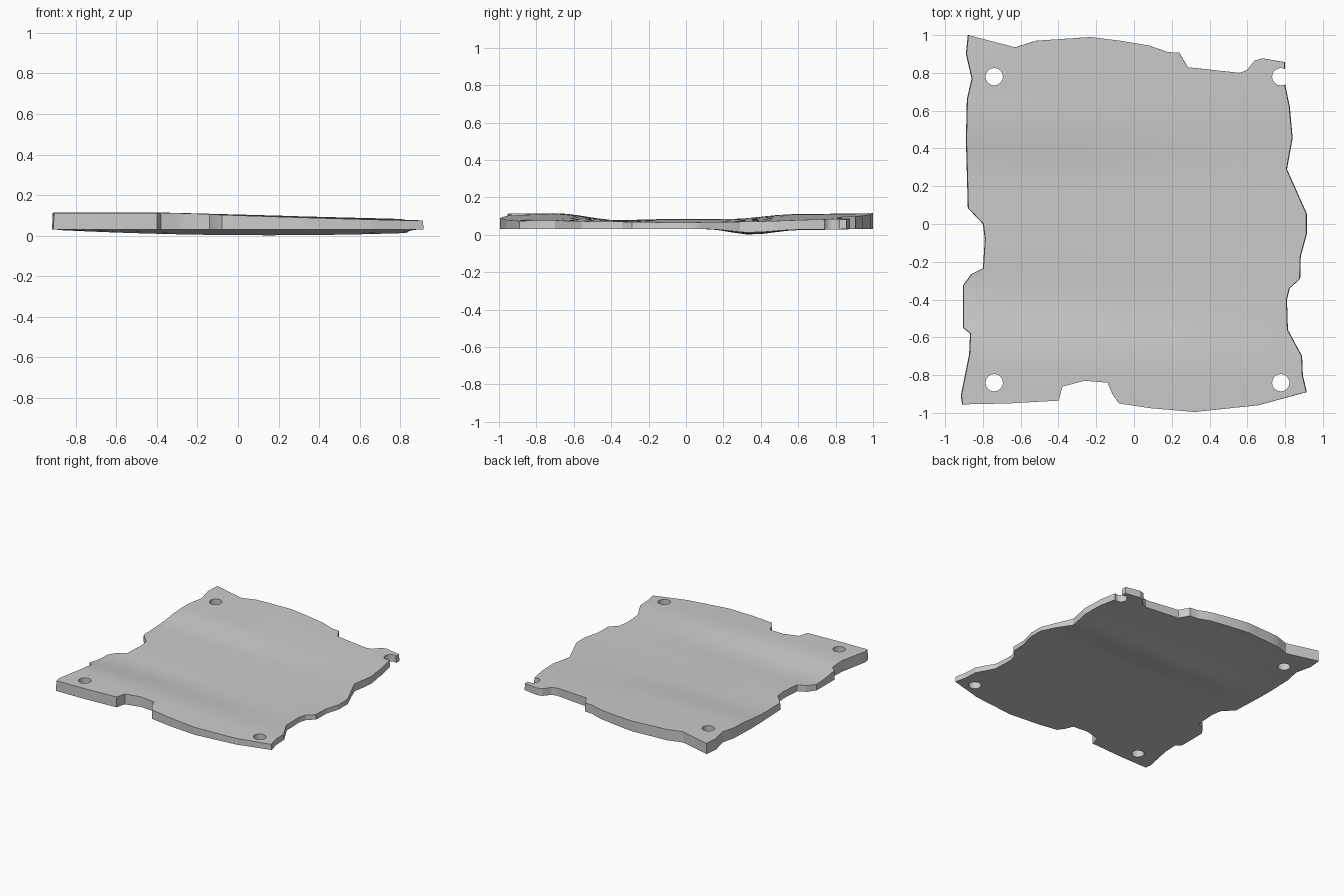
import bpy, bmesh, math

if "Cube" in bpy.data.objects:
    bpy.data.objects.remove(bpy.data.objects["Cube"])

# Ragged outline of the plate seen from above, clockwise from the back left corner
OUTLINE = [
    (-.88, 1), (-.63, .935), (-.52, .97), (-.23, .99), (-.07, .97), (.08, .945), (.18, .91),
    (.24, .907), (.285, .83), (.56, .8), (.6, .815), (.64, .865), (.68, .877), (.8, .857),
    (.8, .74), (.825, .62), (.84, .455), (.81, .29), (.915, .055), (.915, -.055),
    (.883, -.17), (.88, -.29), (.825, -.34), (.81, -.4), (.815, -.56), (.89, -.7),
    (.894, -.8), (.915, -.89), (.656, -.96), (.32, -.995), (.085, -.975), (-.08, -.95),
    (-.115, -.9), (-.14, -.84), (-.26, -.83), (-.38, -.86), (-.4, -.935), (-.665, -.95),
    (-.91, -.955), (-.917, -.91), (-.873, -.69), (-.868, -.58), (-.905, -.55),
    (-.905, -.325), (-.862, -.265), (-.8, -.235), (-.79, -.08), (-.8, 0), (-.88, .085),
    (-.89, .45), (-.885, .66), (-.86, .77), (-.89, .9)]
HOLES = [(-.74, .78), (.777, .78), (-.74, -.84), (.777, -.84)]

# Height profiles along y: top at left edge, top at right edge
LEFT = [(-1, .112), (-.7, .115), (-.35, .077), (-.15, .083), (.25, .084), (.6, .11), (1, .115)]
RIGHT = [(-1, .07), (-.7, .076), (-.4, .07), (0, .066), (.35, .068), (.85, .08), (1, .08)]
DIP = [(-1, 0), (.1, 0), (.35, 1), (.6, .2), (1, 0)]


def profile(points, t):
    """Eased interpolation through a list of (position, value)."""
    t = max(points[0][0], min(points[-1][0], t))
    for (a, va), (b, vb) in zip(points, points[1:]):
        if t <= b:
            k = (t - a) / (b - a)
            return va + (vb - va) * k * k * (3 - 2 * k)


def top_z(x, y):
    k = max(0, min(1, (x + .4) / 1.3))
    y += .07 * (x + .9) / 1.8          # ripples run slightly askew
    return profile(LEFT, y) * (1 - k) + profile(RIGHT, y) * k


def bottom_z(x, y):
    return .031 - .03 * profile(DIP, y) * max(0, 1 - ((x - .15) / 1.1) ** 2)


# Plate: extruded outline, sliced into a grid, then warped
bm = bmesh.new()
face = bm.faces.new([bm.verts.new((x, y, 0)) for x, y in OUTLINE])
ext = bmesh.ops.extrude_face_region(bm, geom=[face])
for v in ext["geom"]:
    if isinstance(v, bmesh.types.BMVert):
        v.co.z = 1
for axis, step in ((0, .15), (1, .08)):
    n = int(1 / step)
    for i in range(-n, n + 1):
        p, d = [0, 0, 0], [0, 0, 0]
        p[axis], d[axis] = i * step + .0037, 1
        bmesh.ops.bisect_plane(bm, geom=bm.verts[:] + bm.edges[:] + bm.faces[:],
                               plane_co=p, plane_no=d, dist=1e-5)
for v in bm.verts:
    x, y, z = v.co
    if z > .5:
        v.co = (x * .996, y, top_z(x, y))
    else:
        v.co.z = bottom_z(x, y)
bmesh.ops.triangulate(bm, faces=bm.faces[:])
bmesh.ops.recalc_face_normals(bm, faces=bm.faces[:])
mesh = bpy.data.meshes.new("plate")
bm.to_mesh(mesh)
bm.free()
plate = bpy.data.objects.new("plate", mesh)
bpy.context.collection.objects.link(plate)

# Nail holes
for x, y in HOLES:
    bpy.ops.mesh.primitive_cylinder_add(vertices=16, radius=.046, depth=1, location=(x, y, 0))
    cutter = bpy.context.object
    cutter.name = "hole_cutter"
    cutter.hide_render = True
    bpy.ops.object.select_all(action="DESELECT")
    plate.select_set(True)
    bpy.context.view_layer.objects.active = plate
    mod = plate.modifiers.new("hole", "BOOLEAN")
    mod.operation, mod.solver, mod.object = "DIFFERENCE", "EXACT", cutter
    bpy.ops.object.modifier_apply(modifier=mod.name)
    bpy.data.objects.remove(cutter)

bpy.ops.object.shade_smooth_by_angle(angle=math.radians(25))
